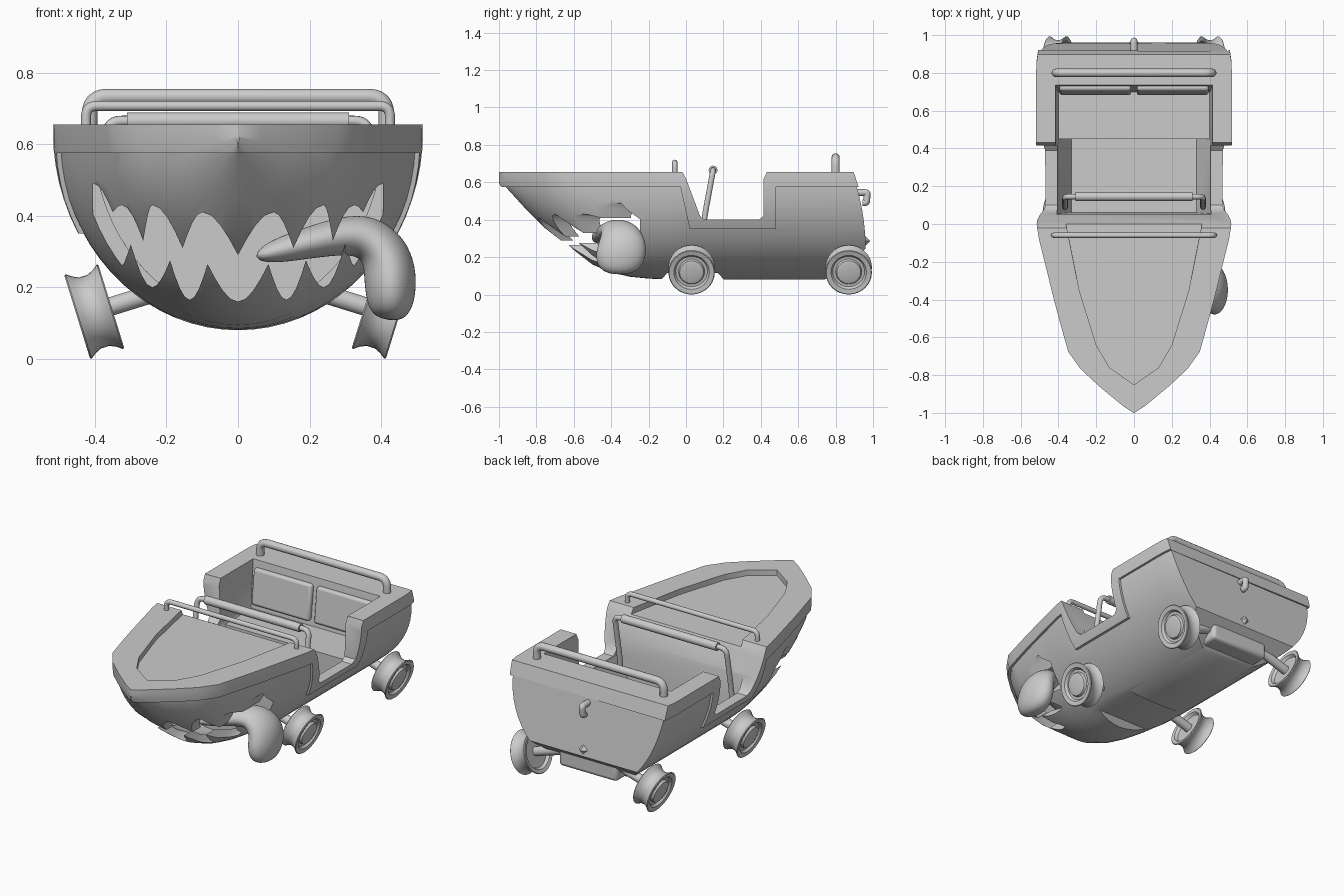
import bpy, bmesh
from math import sin, cos, pi, radians
from mathutils import Vector

if "Cube" in bpy.data.objects:
    bpy.data.objects.remove(bpy.data.objects["Cube"])

GREY = (0.6, 0.6, 0.6, 1)
grey = bpy.data.materials.new("plain grey")
grey.use_nodes = True
grey.diffuse_color = GREY
grey.node_tree.nodes["Principled BSDF"].inputs["Base Color"].default_value = GREY


def activate(ob):
    bpy.ops.object.select_all(action='DESELECT')
    ob.select_set(True)
    bpy.context.view_layer.objects.active = ob


def add(name, data):
    ob = bpy.data.objects.new(name, data)
    bpy.context.collection.objects.link(ob)
    data.materials.append(grey)
    return ob


def finish(ob, angle=35):
    activate(ob)
    bpy.ops.object.shade_smooth_by_angle(angle=radians(angle))
    return ob


def rings(name, loops):
    """Skin a row of closed loops and cap both ends."""
    bm = bmesh.new()
    rows = [[bm.verts.new(p) for p in loop] for loop in loops]
    n = len(rows[0])
    for a, b in zip(rows, rows[1:]):
        for i in range(n):
            bm.faces.new((a[i], a[(i + 1) % n], b[(i + 1) % n], b[i]))
    bm.faces.new(rows[0])
    bm.faces.new(rows[-1])
    bmesh.ops.recalc_face_normals(bm, faces=bm.faces)
    me = bpy.data.meshes.new(name)
    bm.to_mesh(me)
    bm.free()
    return add(name, me)


def prism(name, pts, axis, a, b):
    """Extrude a flat outline along one axis."""
    place = {'x': lambda p, t: (t, p[0], p[1]),
             'y': lambda p, t: (p[0], t, p[1]),
             'z': lambda p, t: (p[0], p[1], t)}[axis]
    return rings(name, [[place(p, t) for p in pts] for t in (a, b)])


def mirrored(pts):
    return pts + [(-x, v) for x, v in pts[::-1]]


def boolean(ob, tool, op='DIFFERENCE'):
    mod = ob.modifiers.new("cut", 'BOOLEAN')
    mod.object, mod.operation, mod.solver = tool, op, 'EXACT'
    activate(ob)
    bpy.ops.object.modifier_apply(modifier=mod.name)
    bpy.data.objects.remove(tool)


def box(name, centre, size, bevel=0.02, tilt=0):
    bpy.ops.mesh.primitive_cube_add(size=1, location=centre, rotation=(tilt, 0, 0))
    ob = bpy.context.object
    ob.name, ob.scale = name, size
    bpy.ops.object.transform_apply(location=False, rotation=False)
    ob.data.materials.append(grey)
    mod = ob.modifiers.new("round", 'BEVEL')
    mod.width, mod.segments = bevel, 3
    finish(ob)


def tube(name, pts, r, corner=0.05):
    """Round bar along a path with softened corners."""
    pts = [Vector(p) for p in pts]
    path = [pts[0]]
    for a, p, b in zip(pts, pts[1:], pts[2:]):
        s, e = p + (a - p).normalized() * corner, p + (b - p).normalized() * corner
        for k in range(7):
            t = k / 6
            path.append(s * (1 - t) ** 2 + p * 2 * t * (1 - t) + e * t * t)
    path.append(pts[-1])
    cu = bpy.data.curves.new(name, 'CURVE')
    cu.dimensions, cu.bevel_depth, cu.bevel_resolution, cu.use_fill_caps = '3D', r, 4, True
    sp = cu.splines.new('POLY')
    sp.points.add(len(path) - 1)
    for q, p in zip(sp.points, path):
        q.co = (*p, 1)
    activate(add(name, cu))
    bpy.ops.object.convert(target='MESH')
    finish(bpy.context.object, 50)


# Hull stations: position along the car, half width at the top, keel height
STATIONS = [(-.99, -.01, .605), (-.95, .05, .56), (-.85, .172, .45), (-.76, .27, .36),
            (-.67, .335, .29), (-.6, .355, .23), (-.5, .383, .16), (-.4, .41, .118),
            (-.3, .435, .095), (-.2, .46, .085), (-.08, .49, .08), (0, .503, .08),
            (.4, .505, .08), (.8, .505, .08), (.92, .503, .08), (.96, .497, .08)]
TOP = .64


def hull_shape(name, o=0, lift=0, first=-2):
    """Half-elliptical hull, shrunk by o and raised at the top by lift."""
    loops = []
    for y, w, k in STATIONS:
        if y < first:
            continue
        w, k = max(w - o, .003), k + o
        half = [(w * sin(i * pi / 36), TOP - (TOP - k) * cos(i * pi / 36)) for i in range(19)]
        if lift:
            half.append((w, TOP + lift))
        outline = half + [(-x, z) for x, z in half[:0:-1]]
        lean = .45 if y > .9 else 0
        loops.append([(x, y * (1 - .8 * o) - lean * max(z - .25, 0) ** 2, z) for x, z in outline])
    return rings(name, loops)


# Body with its raised rim
body = hull_shape("body")
rim = hull_shape("rim", -.013, .015)
boolean(rim, prism("rim_band", [(-1.2, .575), (-.03, .575), (.02, .35), (.48, .35), (.48, .575),
                                (1.2, .575), (1.2, .8), (-1.2, .8)], 'x', -1, 1), 'INTERSECT')
boolean(body, rim, 'UNION')

# Hollow of the mouth
hollow = hull_shape("hollow", .04, first=-.8)
boolean(hollow, prism("hollow_limit", [(-.9, 0), (-.24, 0), (-.24, .53), (-.9, .53)],
                      'x', -1, 1), 'INTERSECT')
boolean(body, hollow)

# Toothed mouth opening: alternating tips and valleys from the centre to the corner
UPPER = [(0, .29), (.1, .41), (.155, .31), (.24, .43), (.265, .33), (.325, .43), (.35, .41),
         (.405, .49)]
LOWER = [(0, .16), (.085, .265), (.135, .165), (.19, .275), (.24, .20), (.30, .32), (.335, .25),
         (.405, .4)]


def jagged(knots, tip_first):
    pts = []
    for i, (a, b) in enumerate(zip(knots, knots[1:])):
        for k in range(4):
            t = k / 4
            f = sin(t * pi / 2) if (i % 2 == 0) == tip_first else 1 - cos(t * pi / 2)
            pts.append((a[0] + (b[0] - a[0]) * t, a[1] + (b[1] - a[1]) * f))
    return pts + [knots[-1]]


up, low = jagged(UPPER, True), jagged(LOWER, False)
left_half = [(-x, z) for x, z in low[1:]] + [(-x, z) for x, z in up[:0:-1]]
boolean(body, prism("mouth_cutter", up + low[::-1] + left_half, 'y', -1.3, -.245))

# Side openings
boolean(body, prism("door_cutter", [(-.03, .8), (-.02, .655), (0, .62), (.075, .42), (.1, .4),
                                    (.39, .4), (.415, .42), (.415, .62), (.43, .65),
                                    (.44, .8)], 'x', -1, 1))
# Cockpit well with a seat step
well = prism("well", mirrored([(.33, .2), (.33, .25), (.405, .39), (.425, .9)]), 'y', 0, .8)
boolean(well, prism("well_limit", [(.03, .95), (.06, .25), (.45, .25), (.45, .38), (.70, .38),
                                   (.735, .655), (.735, .95)], 'x', -1, 1), 'INTERSECT')
boolean(body, well)
# Sunken bonnet, axle notch and raked underside at the back
boolean(body, prism("bonnet_cutter", mirrored([(.36, .1), (.36, 0), (.29, -.35), (.2, -.64),
                                               (.13, -.76), (.001, -.85)]), 'z', .622, .8))
boolean(body, prism("notch_cutter", [(-.16, .05), (-.1, .115), (.17, .115), (.23, .05)],
                    'x', -1, 1))
boolean(body, prism("rake_cutter", [(.72, 0), (.72, .07), (.8, .11), (1.05, .32), (1.05, 0)],
                    'x', -1, 1))
finish(body)

# Tongue hanging out on the left: centre, half thickness, half width
TONGUE = [(.05, -.46, .285, .012, .03), (.10, -.45, .30, .035, .06), (.2, -.42, .325, .045, .08),
          (.29, -.38, .345, .055, .09), (.36, -.35, .345, .065, .10), (.41, -.34, .30, .072, .12),
          (.425, -.345, .245, .075, .135), (.427, -.35, .19, .073, .135),
          (.425, -.355, .135, .062, .11), (.42, -.355, .108, .03, .05)]
loops = []
for i, (x, y, z, t, w) in enumerate(TONGUE):
    a, b = TONGUE[max(i - 1, 0)], TONGUE[min(i + 1, len(TONGUE) - 1)]
    n = Vector((a[2] - b[2], 0, b[0] - a[0])).normalized()
    loops.append([Vector((x, y, z)) + n * t * cos(k * pi / 8) + Vector((0, w * sin(k * pi / 8), 0))
                  for k in range(16)])
tongue = rings("tongue", loops)
sub = tongue.modifiers.new("smooth", 'SUBSURF')
sub.levels = sub.render_levels = 2
finish(tongue, 80)

# Tilted spool wheels on stub axles: offset along the axle, radius
WHEEL = [(-.03, .03), (-.03, .09), (-.046, .1), (-.05, .12), (-.046, .124), (-.03, .112),
         (-.012, .104), (.012, .104), (.03, .112), (.046, .124), (.05, .12), (.046, .095),
         (.032, .085), (.032, .07), (.046, .064), (.05, .05), (.05, .01)]
AXLE = [(-.3, .026), (-.02, .026)]
for s, side_name in ((1, "left"), (-1, "right")):
    for y, end in ((.03, "front"), (.87, "rear")):
        out = Vector((s * .955, 0, -.296)).normalized()
        across = Vector((0, 1, 0))
        rise = out.cross(across)
        for part, profile in (("wheel", WHEEL), ("axle", AXLE)):
            finish(rings(f"{end}_{side_name}_{part}", [
                [Vector((s * .402, y, .132)) + out * d
                 + (across * cos(k * pi / 16) + rise * sin(k * pi / 16)) * r
                 for k in range(32)] for d, r in profile]))
    # Seat cushions
    box(f"{side_name}_seat_pad", (s * .205, .713, .51), (.38, .04, .21), .015, -radians(7))

# Underside block
box("rear_block", (0, .82, .19), (.38, .2, .13))

# Rails and lap bar
tube("front_rail", [(-.425, -.06, .62), (-.425, -.06, .707), (.425, -.06, .707),
                    (.425, -.06, .62)], .014, .03)
tube("rear_rail", [(-.415, .8, .62), (-.415, .8, .733), (.415, .8, .733), (.415, .8, .62)], .022)
tube("lap_bar", [(-.365, .09, .34), (-.365, .1, .42), (-.365, .145, .665), (.365, .145, .665),
                 (.365, .1, .42), (.365, .09, .34)], .015, .04)
tube("lap_bar_pad", [(-.31, .145, .665), (.31, .145, .665)], .024)

# Rear latch and small stud
tube("latch", [(0, .9, .545), (0, .97, .545), (0, .965, .49), (0, .945, .49)], .018, .012)
bpy.ops.mesh.primitive_cone_add(vertices=4, radius1=.04, depth=.04, location=(0, .965, .285),
                                rotation=(-pi / 2, 0, 0))
bpy.context.object.name = "rear_stud"
bpy.context.object.data.materials.append(grey)
